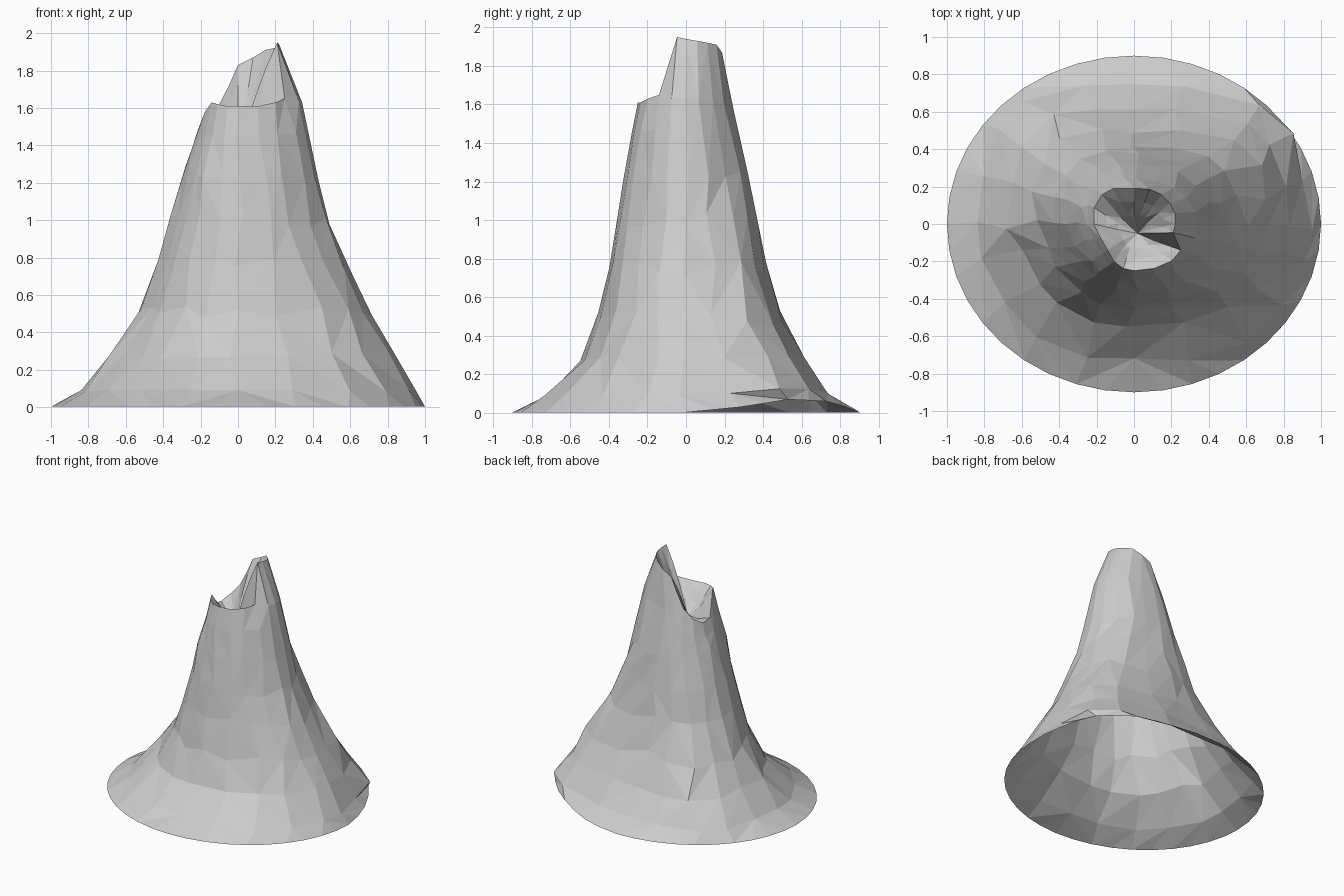
import bpy, bmesh, math, random

if "Cube" in bpy.data.objects:
    bpy.data.objects.remove(bpy.data.objects["Cube"])

random.seed(7)
SIDES = 20

# Silhouette profiles as (height, reach) for the four sides
RIGHT = [(0, 1.0), (.25, .85), (.57, .68), (.95, .5), (1.2, .43), (1.46, .38), (1.62, .345), (1.78, .31), (1.95, .22)]
LEFT = [(0, 1.0), (.1, .82), (.33, .64), (.6, .48), (.95, .38), (1.2, .31), (1.46, .22), (1.63, .18), (1.95, .1)]
FRONT = [(0, .9), (.08, .72), (.28, .54), (.4, .48), (.65, .42), (1.0, .36), (1.36, .3), (1.61, .25), (1.95, .15)]
BACK = [(0, .9), (.04, .83), (.1, .71), (.4, .53), (.83, .4), (1.36, .3), (1.6, .24), (1.91, .19)]

# Rim height every 18 degrees, counter-clockwise from the right side
RIM = [1.94, 1.93, 1.92, 1.91, 1.87, 1.83, 1.72, 1.6, 1.52, 1.47,
       1.48, 1.58, 1.63, 1.62, 1.61, 1.61, 1.61, 1.63, 1.65, 1.95]

# Bulges and gullies by direction: near the foot, low and high flank, neck
FOOT = {2: 1.12, 3: 1.13, 4: 1.05, 6: 1.05, 7: 1.13, 8: 1.1, 9: 1.03,
        12: 1.02, 13: 1.06, 14: 1.06, 16: 1.06, 17: 1.08, 18: 1.04}
LOW = {1: 1.03, 2: 1.13, 3: 1.15, 4: 1.05, 6: 1.05, 7: 1.13, 8: 1.1, 9: 1.04,
       11: .93, 12: .93, 13: .97, 17: 1.02, 18: 1.02}
HIGH = {2: 1.07, 3: 1.08, 7: 1.05, 8: 1.05, 9: 1.04, 11: .94, 12: .94, 13: .97}
NECK = {3: 1.03, 8: 1.03, 9: 1.03, 11: .97, 12: .97}


def reach(profile, z):
    for (z0, r0), (z1, r1) in zip(profile, profile[1:]):
        if z <= z1:
            return r0 + (r1 - r0) * max(0, z - z0) / (z1 - z0)
    return profile[-1][1]


def surface(i, z, turn=0, scale=1):
    a = 2 * math.pi * (i + turn) / SIDES
    c, s = math.cos(a), math.sin(a)
    return (scale * c * reach(RIGHT if c > 0 else LEFT, z),
            scale * s * reach(BACK if s > 0 else FRONT, z), z)


bm = bmesh.new()
rings = []

# Base edge, lifted slightly at the back right
lift = {1: .03, 2: .07, 3: .06, 4: .02}
rings.append([bm.verts.new((*surface(i, 0)[:2], lift.get(i, .003))) for i in range(SIDES)])

# Rugged flanks
for z in (.09, .28, .5, .75, 1.0, 1.25):
    shape = FOOT if z < .2 else LOW if z < .6 else HIGH if z < 1.1 else NECK
    ring = []
    for i in range(SIDES):
        h = z + random.uniform(-.04, .04) * min(1, z * 2)
        x, y, h = surface(i, h, random.uniform(-.2, .2), shape.get(i, 1) * random.uniform(.99, 1.015))
        ring.append(bm.verts.new((x, y, h + lift.get(i, 0) * .6 * (z < .2))))
    rings.append(ring)

# Neck and broken rim, the rim squared off at the right and back
for t in (.55, 1):
    jit = .15 if t < 1 else 0
    ring = []
    for i in range(SIDES):
        x, y, z = surface(i, 1.25 + (RIM[i] - 1.25) * t, random.uniform(-jit, jit), NECK.get(i, 1))
        if t == 1:
            x, y = min(x, .25 if z < 1.7 else .22), min(y, .19)
        ring.append(bm.verts.new((x, y, z)))
    rings.append(ring)

# Crater walls, falling toward a low point near the front
for k in (.7, .4):
    ring = []
    for v in rings[8]:
        z = 1.42 + (v.co.z - 1.42) * k + random.uniform(-.02, .02)
        ring.append(bm.verts.new((v.co.x * k, v.co.y * k - .05 * (1 - k), z)))
    rings.append(ring)

# Skin the rings with triangles, varying the diagonal
for lo, hi in zip(rings, rings[1:]):
    for i in range(SIDES):
        j = (i + 1) % SIDES
        a, b, c, d = lo[i], lo[j], hi[j], hi[i]
        if random.random() < .5:
            tris = ((a, b, c), (a, c, d))
        else:
            tris = ((a, b, d), (b, c, d))
        for t in tris:
            bm.faces.new(t)

# Crater floor
floor = bm.verts.new((.02, -.05, 1.42))
for i in range(SIDES):
    bm.faces.new((rings[-1][i], rings[-1][(i + 1) % SIDES], floor))

# Round the base outline with an extra point on each edge
for i in range(SIDES):
    p, q = rings[0][i], rings[0][(i + 1) % SIDES]
    edge = bm.edges.get((p, q))
    tri = edge.link_faces[0]
    top = next(v for v in tri.verts if v not in (p, q))
    z = (p.co.z + q.co.z) / 2
    m = bm.verts.new((*surface(i, 0, .5)[:2], z))
    bm.faces.remove(tri)
    bm.faces.new((p, m, top))
    bm.faces.new((m, q, top))
    bm.edges.remove(edge)

mesh = bpy.data.meshes.new("volcano")
bm.to_mesh(mesh)
bm.free()
bpy.context.collection.objects.link(bpy.data.objects.new("volcano", mesh))
